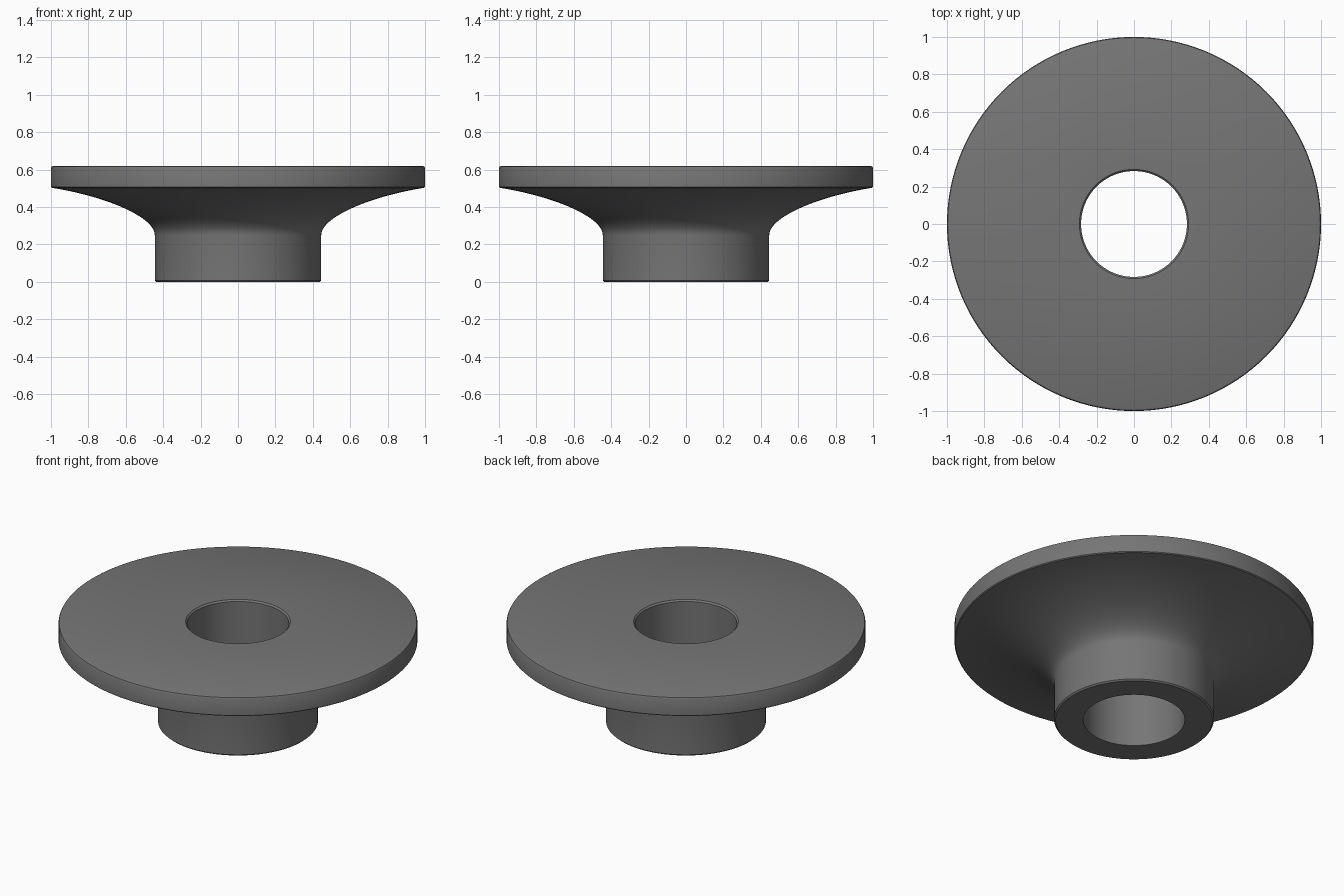
import bpy
import bmesh
import math
from mathutils import Matrix, Vector
from mathutils.geometry import interpolate_bezier

SEGMENTS = 128

cube = bpy.data.objects.get("Cube")
if cube:
    bpy.data.objects.remove(cube, do_unlink=True)

# Dark grey metal
metal = bpy.data.materials.new("dark_grey_metal")
metal.use_nodes = True
grey = (0.18, 0.18, 0.18, 1)
metal.diffuse_color = grey
metal.node_tree.nodes["Principled BSDF"].inputs["Base Color"].default_value = grey


def lathe(name, profile, material):
    """Spin a closed (radius, height) profile around the z axis."""
    bm = bmesh.new()
    verts = [bm.verts.new((r, 0, z)) for r, z in profile]
    edges = [bm.edges.new((a, b)) for a, b in zip(verts, verts[1:] + verts[:1])]
    bmesh.ops.spin(bm, geom=verts + edges, cent=(0, 0, 0), axis=(0, 0, 1),
                   angle=math.tau, steps=SEGMENTS, use_merge=True)
    bmesh.ops.remove_doubles(bm, verts=bm.verts, dist=1e-5)
    bmesh.ops.recalc_face_normals(bm, faces=bm.faces)
    mesh = bpy.data.meshes.new(name)
    bm.to_mesh(mesh)
    bm.free()
    mesh.materials.append(material)
    obj = bpy.data.objects.new(name, mesh)
    bpy.context.collection.objects.link(obj)
    return obj


# Flared underside, from the neck out to the rim
flare = [(p.x, p.y) for p in interpolate_bezier(
    Vector((0.445, 0.25)), Vector((0.445, 0.35)),
    Vector((0.72, 0.46)), Vector((0.995, 0.503)), 20)]

# Bored hub, flare and flat disc with small chamfers
profile = ([(0.283, 0), (0.437, 0), (0.445, 0.008)] + flare
           + [(1, 0.508), (1, 0.608), (0.996, 0.616), (0.987, 0.62),
              (0.292, 0.62), (0.283, 0.611)])
flange = lathe("flanged_hub", profile, metal)

bpy.ops.object.select_all(action="DESELECT")
flange.select_set(True)
bpy.context.view_layer.objects.active = flange
bpy.ops.object.shade_smooth_by_angle(angle=math.radians(30))
